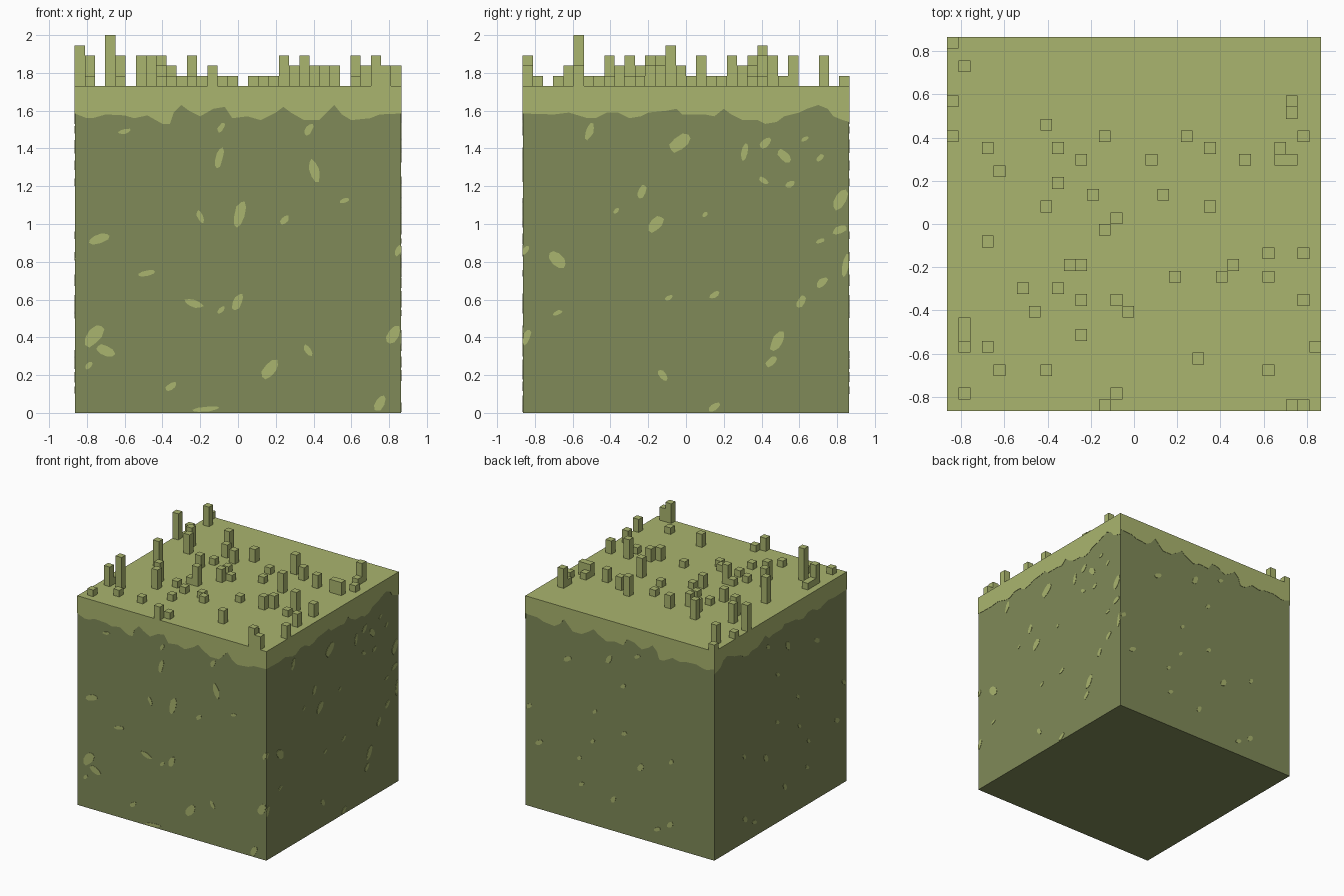
import bpy, bmesh, math, random
from mathutils import Matrix

cube = bpy.data.objects.get("Cube")
if cube:
    bpy.data.objects.remove(cube)
random.seed(4)

HALF, TOP, CAP = 0.865, 1.73, 1.64   # half width, block top, underside of grass cap
CELL = 2 * HALF / 32                 # grid cell of the grass blades
SKIN = 0.003                         # thickness of the painted plates


def material(name, rgb):
    m = bpy.data.materials.new(name)
    m.use_nodes = True
    m.diffuse_color = (*rgb, 1)
    m.node_tree.nodes["Principled BSDF"].inputs["Base Color"].default_value = (*rgb, 1)
    return m


grass = material("light grass green", (0.402, 0.462, 0.156))
dirt = material("dark olive soil", (0.216, 0.254, 0.098))


def finish(name, bm, mat):
    me = bpy.data.meshes.new(name)
    bm.to_mesh(me)
    bm.free()
    me.materials.append(mat)
    ob = bpy.data.objects.new(name, me)
    bpy.context.collection.objects.link(ob)
    return ob


def add_box(bm, lo, hi):
    size = [b - a for a, b in zip(lo, hi)]
    mid = [(a + b) / 2 for a, b in zip(lo, hi)]
    bmesh.ops.create_cube(bm, size=1, matrix=Matrix.Translation(mid) @ Matrix.Diagonal((*size, 1)))


def box(name, lo, hi, mat):
    bm = bmesh.new()
    add_box(bm, lo, hi)
    return finish(name, bm, mat)


def side_plate(name, polygons, turn):
    """Thin plate of (u, z) polygons on one side; turn counts quarter turns from the front."""
    bm = bmesh.new()
    for poly in polygons:
        bm.faces.new([bm.verts.new((u, -HALF, z)) for u, z in poly])
    bmesh.ops.remove_doubles(bm, verts=bm.verts, dist=1e-5)
    bm.transform(Matrix.Rotation(turn * math.pi / 2, 4, 'Z'))
    ob = finish(name, bm, grass)
    mod = ob.modifiers.new("thickness", 'SOLIDIFY')
    mod.thickness, mod.offset = SKIN, -1


def blob(u, z, w, h):
    """Irregular leaning patch; a negative width leans the other way."""
    lean = 0.55 if w > 0 else -0.55
    pts = []
    for k in range(9):
        a = 2 * math.pi * k / 9
        r = random.uniform(0.85, 1.1) / 2
        pts.append((max(-HALF, min(HALF, u + abs(w) * r * math.cos(a))),
                    max(0.002, z + h * r * math.sin(a + lean))))
    return pts


# Soil block and grass cap
r = HALF - SKIN + 0.0005
box("soil_block", (-r, -r, 0), (r, r, CAP), dirt)
box("grass_cap", (-HALF, -HALF, CAP), (HALF, HALF, TOP), grass)

# Ragged lower edge of the grass, as (position along side, height)
edge_a = [(-.865, 1.585), (-.8, 1.56), (-.77, 1.56), (-.7, 1.58), (-.6, 1.575), (-.55, 1.56),
          (-.48, 1.575), (-.4, 1.53), (-.36, 1.53), (-.34, 1.59), (-.3, 1.63), (-.26, 1.6),
          (-.2, 1.57), (-.13, 1.61), (-.07, 1.62), (-.03, 1.56), (.05, 1.57), (.12, 1.55),
          (.2, 1.59), (.24, 1.62), (.28, 1.59), (.35, 1.55), (.43, 1.55), (.48, 1.6),
          (.51, 1.63), (.55, 1.58), (.6, 1.55), (.7, 1.56), (.75, 1.58), (.865, 1.585)]
edge_b = [(-.865, 1.585), (-.7, 1.58), (-.62, 1.59), (-.52, 1.56), (-.48, 1.56), (-.42, 1.59),
          (-.36, 1.59), (-.3, 1.56), (-.24, 1.57), (-.2, 1.59), (-.1, 1.6), (-.05, 1.61),
          (-.02, 1.58), (.1, 1.58), (.15, 1.57), (.2, 1.61), (.24, 1.58), (.3, 1.55),
          (.38, 1.55), (.42, 1.53), (.48, 1.54), (.52, 1.57), (.6, 1.59), (.64, 1.61),
          (.7, 1.63), (.75, 1.61), (.78, 1.57), (.83, 1.55), (.865, 1.54)]

# Grass coloured patches: (position along side, height, width, height of patch)
front = [(-.735, .923, .12, .06), (-.485, .74, .1, .035), (-.76, .41, .1, .12), (-.7, .33, -.1, .07),
         (-.79, .25, .04, .04), (-.355, .14, .06, .05), (-.235, .58, -.1, .05), (-.09, .545, .04, .04),
         (0, .59, .06, .09), (.17, .23, .09, .1), (.37, .33, -.05, .06), (.01, 1.05, .07, .16),
         (-.2, 1.04, -.04, .07), (.245, 1.02, .05, .05), (-.1, 1.35, .05, .12), (.405, 1.28, -.06, .12),
         (.565, 1.125, .05, .03), (.375, 1.5, .05, .06), (-.09, 1.51, .04, .05), (-.6, 1.49, .07, .03),
         (.85, .86, .04, .06), (.82, .41, .08, .1), (.75, .05, .06, .09), (-.17, .02, .16, .03)]
right = [(-.51, 1.49, .05, .09), (-.03, 1.43, .12, .1), (.31, 1.38, .04, .1), (.42, 1.43, .06, .06),
         (.52, 1.36, -.07, .07), (.63, 1.45, .04, .03), (.71, 1.35, .04, .04), (-.235, 1.17, .05, .08),
         (-.37, 1.07, .03, .03), (-.16, 1.0, .08, .09), (.1, 1.05, .03, .03), (.41, 1.23, -.05, .04),
         (.55, 1.21, .05, .04), (.815, 1.13, .08, .11), (.815, .97, .08, .05), (.71, .91, .05, .03),
         (-.68, .81, -.09, .09), (-.85, .86, .04, .05), (-.845, .4, .05, .09), (-.68, .53, .05, .03),
         (-.09, .61, .04, .03), (.15, .625, .05, .04), (.61, .59, .05, .07), (.845, .78, .04, .12),
         (.72, .69, .06, .06), (.485, .38, .08, .1), (.45, .27, .06, .06), (-.125, .2, -.05, .06),
         (.15, .03, .06, .05)]
back = [(-.48, 1.31, .07, .05), (-.1, 1.41, .06, .08), (.16, 1.5, .05, .04), (.03, 1.22, .05, .04),
        (-.23, .94, .04, .04), (-.83, .83, .05, .05), (.04, .83, .05, .04), (-.74, .55, .07, .05),
        (-.25, .69, .04, .04), (-.37, .52, .04, .04), (.19, .59, .06, .07), (.47, .71, .04, .05),
        (-.35, .31, .05, .04), (-.06, .26, .05, .06), (.46, .19, .06, .06), (.34, .12, .06, .04)]
left = [(-u, z, -w, h) for u, z, w, h in back]


def mirrored(edge):
    return [(-u, z) for u, z in reversed(edge)]


sides = [("front", edge_a, front), ("right", edge_b, right),
         ("back", mirrored(edge_a), back), ("left", mirrored(edge_b), left)]
for turn, (name, edge, spots) in enumerate(sides):
    strips = [[a, b, (b[0], CAP), (a[0], CAP)] for a, b in zip(edge, edge[1:])]
    side_plate(name + "_grass_edge", strips, turn)
    side_plate(name + "_patches", [blob(*s) for s in spots], turn)

# Grass blades: height in cells -> grid positions (column from -x, row from -y)
blades = {
    1: [(0, 31), (0, 26), (1, 7), (1, 6), (1, 1), (4, 3), (8, 3), (9, 19), (9, 10), (10, 12),
        (11, 9), (11, 6), (12, 18), (14, 16), (14, 9), (14, 1), (15, 8), (17, 21), (18, 18),
        (19, 11), (27, 11), (27, 3), (28, 22), (29, 25), (30, 23)],
    2: [(8, 17), (9, 22), (11, 21), (13, 23), (13, 15), (13, 0), (21, 4), (22, 22), (23, 11),
        (24, 12), (25, 21), (28, 21), (29, 21), (30, 13), (30, 9), (30, 0), (31, 5)],
    3: [(1, 29), (1, 5), (3, 22), (4, 20), (6, 10), (7, 8), (8, 24), (11, 12), (20, 23),
        (22, 17), (27, 13), (29, 26), (29, 0)],
    4: [(0, 23), (3, 14)],
    5: [(3, 5)],
}
bm = bmesh.new()
for height, cells in blades.items():
    for i, j in cells:
        x, y = i * CELL - HALF, j * CELL - HALF
        add_box(bm, (x, y, TOP), (x + CELL, y + CELL, TOP + height * 0.054))
finish("grass_blades", bm, grass)
